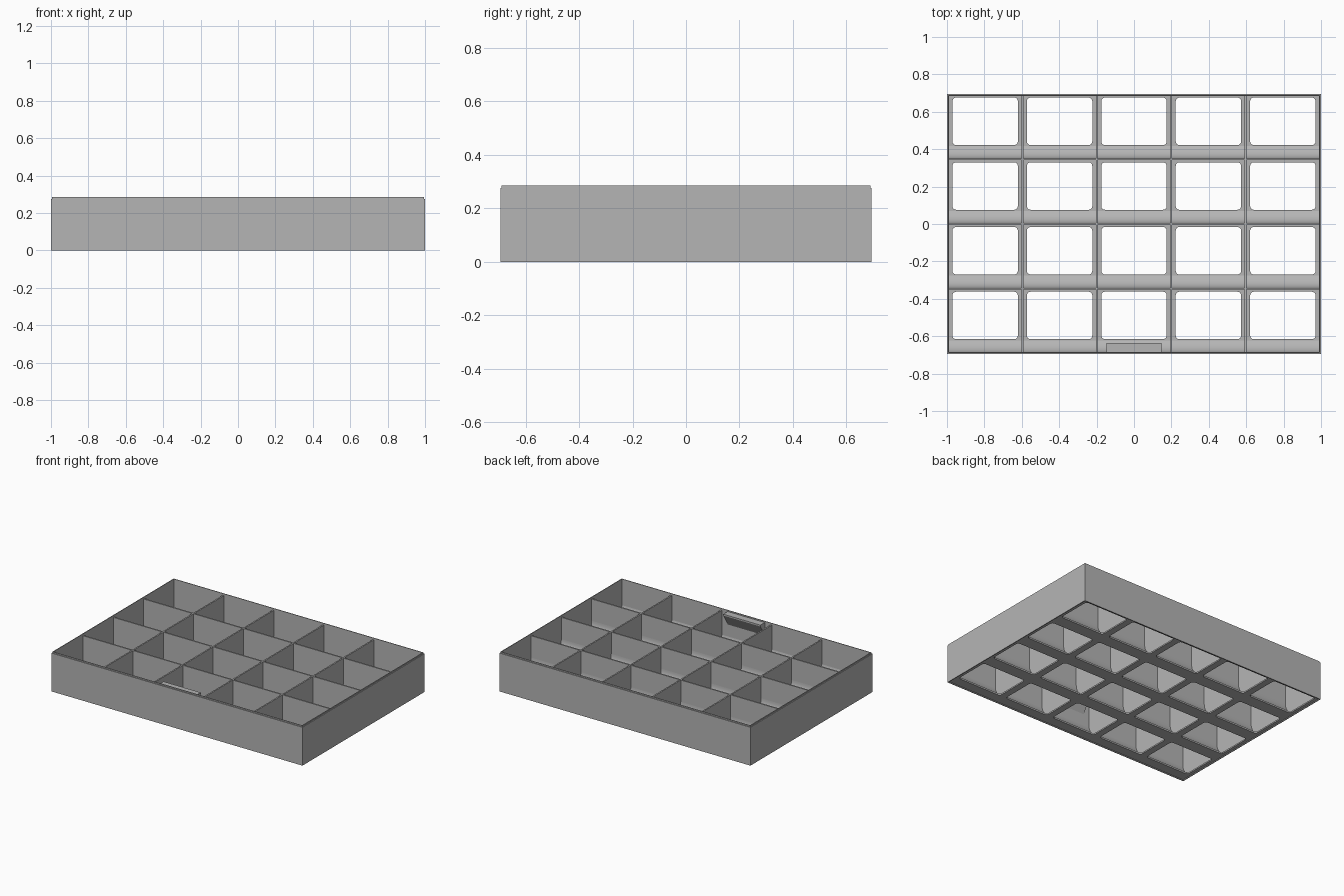
import bpy, bmesh, math

if "Cube" in bpy.data.objects:
    bpy.data.objects.remove(bpy.data.objects["Cube"], do_unlink=True)

grey = bpy.data.materials.new("plain_grey")
grey.use_nodes = True
colour = (0.46, 0.46, 0.46, 1)
grey.diffuse_color = colour
grey.node_tree.nodes["Principled BSDF"].inputs["Base Color"].default_value = colour

HX, HY = 1.0, 0.695            # half footprint
COLS, ROWS = 5, 4
WALL = 0.01                    # wall and divider thickness
FLOOR_LOW, FLOOR_TOP = 0.006, 0.016
SHOULDER, RIM = 0.276, 0.285
DIVIDER_TOP = 0.272
PX, PY = 2 * (HX - 0.005) / COLS, 2 * (HY - 0.003) / ROWS
SCOOP, FRONT_LEDGE = 0.1, 0.07


def add_object(name, bm):
    bmesh.ops.recalc_face_normals(bm, faces=bm.faces)
    mesh = bpy.data.meshes.new(name)
    bm.to_mesh(mesh)
    bm.free()
    mesh.materials.append(grey)
    obj = bpy.data.objects.new(name, mesh)
    bpy.context.collection.objects.link(obj)
    return obj


def box(name, x0, x1, y0, y1, z0, z1):
    bm = bmesh.new()
    bmesh.ops.create_cube(bm, size=1)
    for v in bm.verts:
        v.co.x = x1 if v.co.x > 0 else x0
        v.co.y = y1 if v.co.y > 0 else y0
        v.co.z = z1 if v.co.z > 0 else z0
    return add_object(name, bm)


def prism(name, profile, x0, x1):
    """Extrude a (y, z) profile along x."""
    bm = bmesh.new()
    face = bm.faces.new([bm.verts.new((x0, y, z)) for y, z in profile])
    ext = bmesh.ops.extrude_face_region(bm, geom=[face])
    moved = [g for g in ext["geom"] if isinstance(g, bmesh.types.BMVert)]
    bmesh.ops.translate(bm, verts=moved, vec=(x1 - x0, 0, 0))
    return add_object(name, bm)


def rounded_rect(cx, cy, hx, hy, r, steps=5):
    pts = []
    for k, (sx, sy) in enumerate([(1, 1), (-1, 1), (-1, -1), (1, -1)]):
        for i in range(steps + 1):
            a = math.pi / 2 * (k + i / steps)
            pts.append((cx + sx * (hx - r) + r * math.cos(a),
                        cy + sy * (hy - r) + r * math.sin(a)))
    return pts


# Outer wall: a stepped (inset, z) section swept round the rectangle
section = [(0, 0), (0, SHOULDER), (0.005, SHOULDER), (0.005, RIM),
           (WALL, RIM), (WALL, FLOOR_LOW), (0.006, FLOOR_LOW), (0.006, 0)]
bm = bmesh.new()
rings = [[bm.verts.new((sx * (HX - d), sy * (HY - d), z)) for d, z in section]
         for sx, sy in [(1, 1), (-1, 1), (-1, -1), (1, -1)]]
for a, b in zip(rings, rings[1:] + rings[:1]):
    for i in range(len(section)):
        j = (i + 1) % len(section)
        bm.faces.new((a[i], a[j], b[j], b[i]))
add_object("outer_wall", bm)

# Cell centres
xs = [(i - (COLS - 1) / 2) * PX for i in range(COLS)]
ys = [(j - (ROWS - 1) / 2) * PY for j in range(ROWS)]

# Floor with a rounded opening under every cell
curve = bpy.data.curves.new("floor_outline", "CURVE")
curve.dimensions = "2D"
curve.fill_mode = "BOTH"
curve.extrude = (FLOOR_TOP - FLOOR_LOW) / 2
ix, iy = HX - 0.007, HY - 0.007
outlines = [[(-ix, -iy), (ix, -iy), (ix, iy), (-ix, iy)]]
outlines += [rounded_rect(x, y + 0.03, 0.175, 0.127, 0.02) for x in xs for y in ys]
for pts in outlines:
    spline = curve.splines.new("POLY")
    spline.points.add(len(pts) - 1)
    for p, (x, y) in zip(spline.points, pts):
        p.co = (x, y, 0, 1)
    spline.use_cyclic_u = True
helper = bpy.data.objects.new("floor_outline", curve)
bpy.context.collection.objects.link(helper)
bpy.context.view_layer.update()
mesh = bpy.data.meshes.new_from_object(
    helper.evaluated_get(bpy.context.evaluated_depsgraph_get()))
bpy.data.objects.remove(helper, do_unlink=True)
mesh.materials.clear()
mesh.materials.append(grey)
tray_floor = bpy.data.objects.new("floor", mesh)
tray_floor.location.z = (FLOOR_LOW + FLOOR_TOP) / 2
bpy.context.collection.objects.link(tray_floor)

# Dividers between the cells
h = WALL / 2
for i in range(1, COLS):
    x = (i - COLS / 2) * PX
    box(f"cross_divider_{i}", x - h, x + h, -HY + h, HY - h, FLOOR_TOP, DIVIDER_TOP)
for j in range(1, ROWS):
    y = (j - ROWS / 2) * PY
    box(f"long_divider_{j}", -HX + h, HX - h, y - h, y + h, FLOOR_TOP, DIVIDER_TOP)

# Curved scoops along the front of each row of cells
steps = 10
start = math.asin(1 - (FRONT_LEDGE - h) / SCOOP)
for j, y in enumerate(ys):
    wall = y - PY / 2 + h
    arc = []
    for i in range(steps + 1):
        a = start + (math.pi / 2 - start) * i / steps
        arc.append((wall + SCOOP * (1 - math.sin(a)),
                    FLOOR_TOP + SCOOP * (1 - math.cos(a))))
    profile = [(wall, FLOOR_TOP), (arc[0][0], FLOOR_TOP)] + arc
    scoop = prism(f"scoop_{j + 1}", profile, -HX + h, HX - h)
    for p in scoop.data.polygons:
        p.use_smooth = abs(p.normal.x) < 0.5
    bpy.ops.object.select_all(action="DESELECT")
    scoop.select_set(True)
    bpy.context.view_layer.objects.active = scoop
    bpy.ops.object.shade_smooth_by_angle(angle=math.radians(30))

# Label ledge inside the front wall, braced by a steep underside
back, tip = -HY + 0.006, -0.635
prism("label_ledge", [(back, SHOULDER), (tip, SHOULDER), (tip, SHOULDER - 0.01),
                      (back, SHOULDER - 0.1)], -0.148, 0.148)
